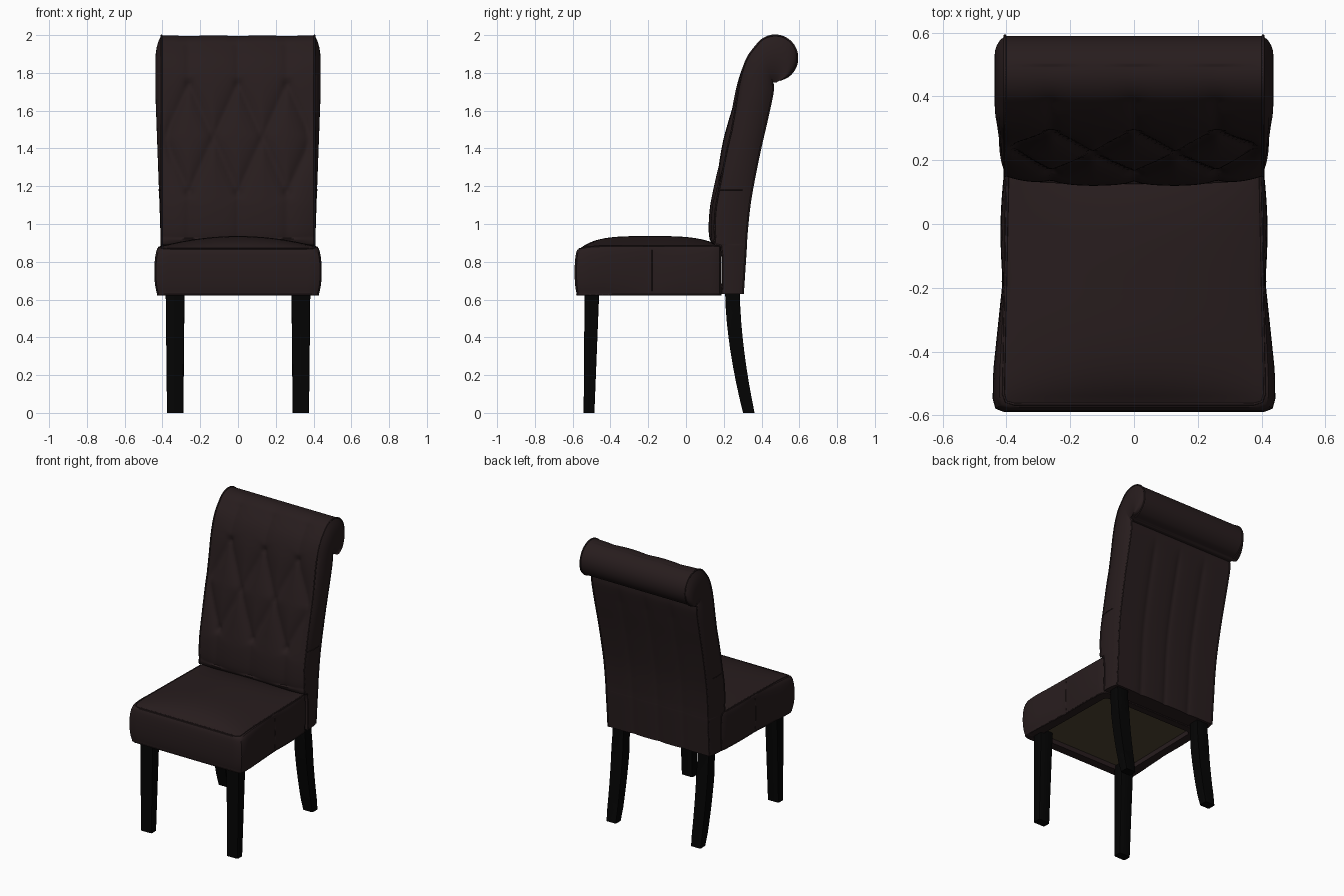
import bpy, bmesh, math
from mathutils import Vector

cube = bpy.data.objects.get("Cube")
if cube:
    bpy.data.objects.remove(cube, do_unlink=True)


def material(name, rgb):
    m = bpy.data.materials.new(name)
    m.use_nodes = True
    m.diffuse_color = (*rgb, 1)
    bsdf = m.node_tree.nodes["Principled BSDF"]
    bsdf.inputs["Base Color"].default_value = (*rgb, 1)
    bsdf.inputs["Roughness"].default_value = 0.6
    return m


LEATHER = material("dark brown leather", (0.0205, 0.012, 0.0126))
WOOD = material("black wood", (0.0012, 0.0012, 0.0012))
LINING = material("olive lining", (0.078, 0.058, 0.031))


def finish(name, bm, mats, angle=40):
    bmesh.ops.recalc_face_normals(bm, faces=bm.faces[:])
    mesh = bpy.data.meshes.new(name)
    bm.to_mesh(mesh)
    bm.free()
    ob = bpy.data.objects.new(name, mesh)
    bpy.context.collection.objects.link(ob)
    for m in mats:
        mesh.materials.append(m)
    bpy.ops.object.select_all(action="DESELECT")
    ob.select_set(True)
    bpy.context.view_layer.objects.active = ob
    bpy.ops.object.shade_smooth_by_angle(angle=math.radians(angle))


def loft(rings):
    """Skin closed rings of equal length and cap both ends."""
    bm = bmesh.new()
    rows = [[bm.verts.new(p) for p in ring] for ring in rings]
    n = len(rows[0])
    for a, b in zip(rows, rows[1:]):
        for i in range(n):
            j = (i + 1) % n
            bm.faces.new((a[i], a[j], b[j], b[i]))
    first = bm.faces.new(rows[0])
    bm.faces.new(rows[-1])
    return bm, first


def cord(name, points, radius=0.005, cyclic=False):
    """Thin piping along a path."""
    cu = bpy.data.curves.new(name, "CURVE")
    cu.dimensions = "3D"
    cu.bevel_depth = radius
    cu.bevel_resolution = 1
    sp = cu.splines.new("POLY")
    sp.points.add(len(points) - 1)
    for p, co in zip(sp.points, points):
        p.co = (*co, 1)
    sp.use_cyclic_u = cyclic
    cu.materials.append(LEATHER)
    bpy.context.collection.objects.link(bpy.data.objects.new(name, cu))


def smooth_path(pts, sub):
    """Catmull-Rom interpolation."""
    out = []
    for i in range(len(pts) - 1):
        a, b, c, d = (pts[max(0, min(len(pts) - 1, i + k))] for k in (-1, 0, 1, 2))
        for s in range(sub):
            t = s / sub
            out.append(0.5 * (2 * b + (c - a) * t + (2 * a - 5 * b + 4 * c - d) * t * t
                              + (3 * b - a - 3 * c + d) * t ** 3))
    return out + [pts[-1]]


def ramp(value, low, high):
    return max(0, min(1, (value - low) / (high - low)))


# Backrest outline: matched front and rear points (y, z), then the scroll
pairs = [((.19, .63), (.302, .63)), ((.188, .86), (.317, .86)), ((.14, .895), (.319, .90)),
         ((.12, .95), (.323, .96)), ((.125, 1.08), (.335, 1.08)), ((.15, 1.22), (.354, 1.2)),
         ((.19, 1.42), (.39, 1.38)), ((.235, 1.6), (.429, 1.55)), ((.275, 1.76), (.457, 1.68)),
         ((.318, 1.87), (.462, 1.73))]
front = [Vector(p[0]) for p in pairs]
rear = [Vector(p[1]) for p in pairs]
for k in range(11):
    a = math.radians(142 - 22 * k)
    front.append(Vector((.472 + .118 * math.cos(a), 1.879 + .12 * math.sin(a))))
    rear.append(Vector((.46 + .002 * k, 1.75)))
front, rear = smooth_path(front, 9), smooth_path(rear, 9)

# Button layout and the creases that join the buttons
HALF = 0.405
ROWS = ((1.75, (-.26, 0, .26)), (1.46, (-.13, .13)), (1.17, (-.26, 0, .26)))
buttons = [Vector((x, z)) for z, xs in ROWS for x in xs]
creases = []
for z, xs in (ROWS[0], ROWS[2]):
    end = 1.95 if z > 1.5 else .93
    for x in xs:
        creases.append((Vector((x, z)), Vector((x, end)), .015))
        for side in (-.13, .13):
            creases.append((Vector((x, z)), Vector((x + side, 1.46)), .028))


def tuft(x, z):
    p = Vector((x, z))
    depth = 0
    for a, b, amount in creases:
        ab = b - a
        t = max(0, min(1, (p - a).dot(ab) / ab.length_squared))
        depth = max(depth, amount * math.exp(-(p - a - ab * t).length / .04))
    pit = max(math.exp(-((p - b).length / .018) ** 2) for b in buttons)
    return (depth + .012 * pit) * ramp(HALF - abs(x), 0, .04)


COLS, SIDE = 64, 8
xs = [HALF * (2 * i / COLS - 1) for i in range(COLS + 1)]
rings, front_edge, rear_edge = [], [], []
for i, (f, b) in enumerate(zip(front, rear)):
    out = (f - b).normalized()
    on_front = .92 < f.y and i < 9 * 13
    # The padding falls away toward both sides below the scroll
    fall = .032 * ramp(f.y, .87, .93) * ramp(f.y, 1.9, 1.5) if i < 9 * 10 else 0
    seam = .008 * ramp(b.y, 1.73, 1.6)
    bulge = .006 + .026 * ramp(f.y, .8, 1.7)
    narrow = .965 + .035 * ramp(b.y, .7, 1.7)
    ring = []
    for x in xs:
        push = fall * (abs(x) / HALF) ** 5 + (tuft(x, f.y) if on_front else 0)
        q = f - out * push
        ring.append((x, q.x, q.y))
    side_front = f - out * fall
    edge = []
    for s in range(1, SIDE):
        t = s / SIDE
        q = side_front.lerp(b, t)
        edge.append((HALF * (1 - t + t * narrow) + bulge * math.sin(math.pi * t) ** .7, q.x, q.y))
    ring += edge
    for x in reversed(xs):
        near = min(abs(abs(x) - .2), abs(x))
        q = b + out * seam * math.exp(-near / .025)
        ring.append((x * narrow, q.x, q.y))
    ring += [(-x, y, z) for x, y, z in reversed(edge)]
    rings.append(ring)
    front_edge.append((HALF, *side_front))
    if b.y < 1.745:
        rear_edge.append((HALF * narrow, *b))
bm, _ = loft(rings)
finish("backrest", bm, [LEATHER], 50)

# Piping on the backrest edges and the side seams
for s, label in ((1, "left"), (-1, "right")):
    cord("back_front_piping_" + label, [(s * x, y, z) for x, y, z in front_edge])
    cord("back_rear_piping_" + label, [(s * x, y, z) for x, y, z in rear_edge])
    cord("back_side_seam_" + label,
         [(s * (HALF - .004 * t / 8 + .019 * math.sin(math.pi * t / 12) ** .7), .17 + .016 * t, 1.18)
          for t in range(9)], .002)

# Seat cushion: rounded plan rings, bulged sides and a crowned top
N, R, CY, HY = 24, .07, -.19, .375
LOW, HIGH = .622, .884
plan = []
for k in range(4):
    for i in range(N):
        p = Vector((2 * i / N - 1, -1))
        core = Vector([max(R - 1, min(1 - R, c)) for c in p])
        d = p - core
        p = core + d * min(1, R / d.length)
        for _ in range(k):
            p = Vector((-p.y, p.x))
        plan.append(p)


def seat_ring(scale, z, swell=0.0, crown=0.0):
    ring = []
    for p in plan:
        u, v = p * scale
        y = CY + HY * v
        if y < -.18:
            side = .010 + .024 * ramp(y, -.18, -.46)
        else:
            side = .010 + .010 * math.sin(math.pi * ramp(y, -.18, .19))
        x = u * (.4025 - .0075 * v + side * swell)
        # The front edge rolls over and dips
        drop = .016 * max(0, -v) ** 8 * ramp(z, LOW, HIGH)
        if v < 0:
            y -= .025 * swell * abs(v) ** 6
        ring.append((x, y, z - drop + crown * (1 - u * u) * (1 - abs(v) ** 3.5)))
    return ring


STEPS = 14
rings = [seat_ring(.88, .655), seat_ring(.88, LOW), seat_ring(1, LOW, .5)]
for i in range(1, STEPS):
    t = .5 - .5 * math.cos(math.pi * i / STEPS)
    rings.append(seat_ring(1, LOW + (HIGH - LOW) * t,
                           max(math.sin(math.pi * t) ** .3, .6 * (t < .5))))
rings += [seat_ring(1 - i / 14, HIGH, 0, .052) for i in range(14)]
bm, underside = loft(rings)
underside.material_index = 1
finish("seat_cushion", bm, [LEATHER, LINING])
cord("seat_top_piping", seat_ring(1, HIGH), .004, True)
cord("seat_bottom_piping", seat_ring(1, LOW + .004, .5), .004, True)
for s, label in ((1, "left"), (-1, "right")):
    cord("seat_side_seam_" + label,
         [(s * (.4035 + .010 * math.sin(math.pi * t / 8) ** .3), -.18, LOW + (HIGH - LOW) * t / 8)
          for t in range(9)], .002)


# Legs: square sections with softened corners, given as (height, y front, y rear, x inner, x outer)
def leg(name, sections, side):
    rings = [[(side * a, y0, z), (side * b, y0, z), (side * b, y1, z), (side * a, y1, z)]
             for z, y0, y1, a, b in sections]
    bm, _ = loft(rings)
    corners = [e for e in bm.edges if abs(e.verts[0].co.z - e.verts[1].co.z) > .01]
    bmesh.ops.bevel(bm, geom=corners, offset=.009, segments=2, profile=.5, affect="EDGES")
    finish(name, bm, [WOOD], 30)


def rear_section(t):
    z = .64 * (1 - t)
    return (z, .207 + .095 * t ** 1.7, .285 + .078 * t ** 1.7, .283 + .006 * t, .375 - .01 * t)


for s, label in ((1, "left"), (-1, "right")):
    leg("front_leg_" + label, [(0, -.542, -.485, .290, .376), (.65, -.537, -.459, .283, .383)], s)
    leg("rear_leg_" + label, [rear_section(i / 8) for i in range(9)], s)
